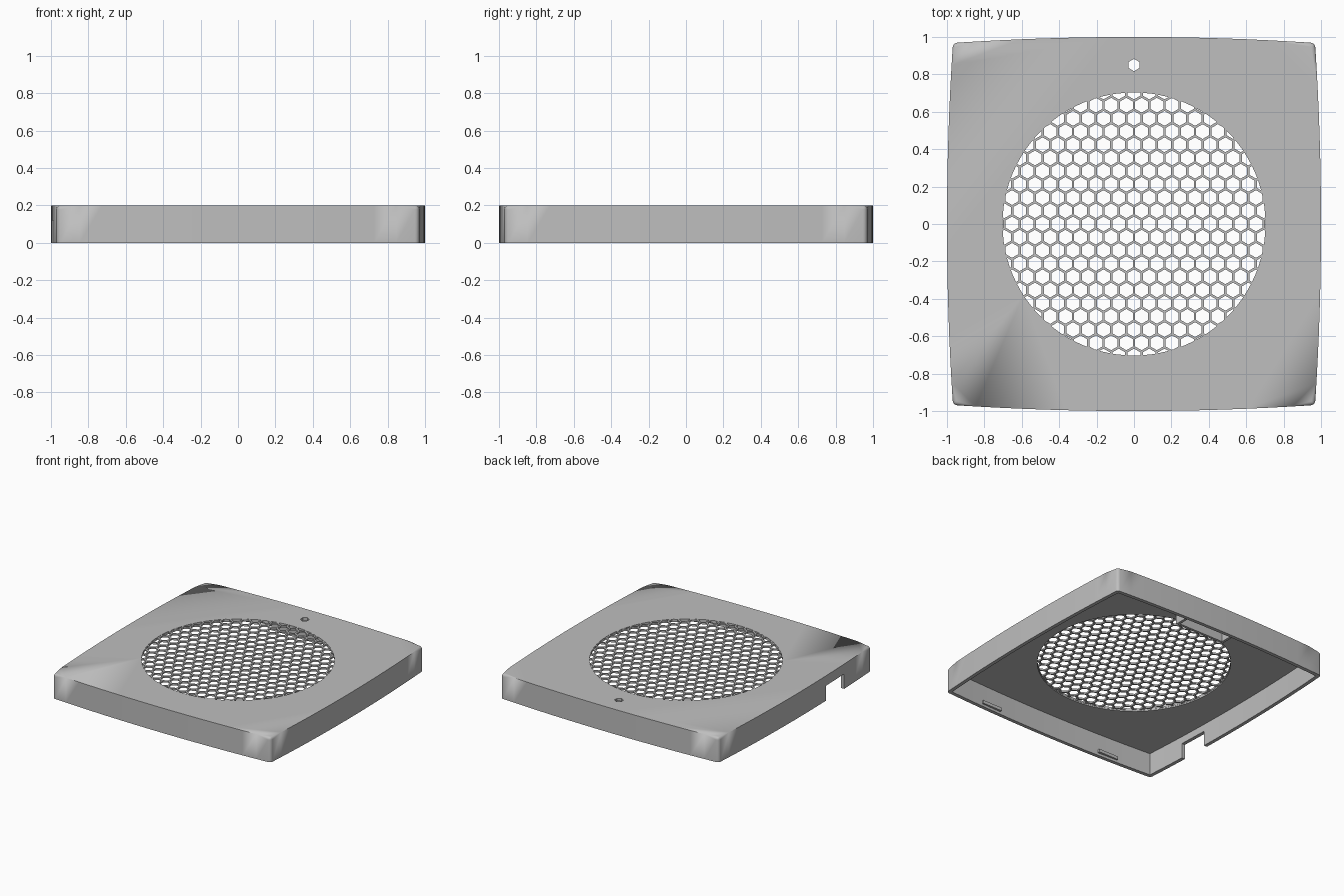
import bpy, bmesh, math

cube = bpy.data.objects.get("Cube")
if cube:
    bpy.data.objects.remove(cube, do_unlink=True)

HEIGHT, WALL, CEILING = 0.2, 0.028, 0.177
GRILLE_R, PITCH, BAR = 0.705, 0.0815, 0.013

grey = bpy.data.materials.new("light grey plastic")
grey.use_nodes = True
colour = (0.52, 0.52, 0.52, 1)
grey.diffuse_color = colour
grey.node_tree.nodes["Principled BSDF"].inputs["Base Color"].default_value = colour


def make_object(name, bm):
    bmesh.ops.recalc_face_normals(bm, faces=bm.faces)
    mesh = bpy.data.meshes.new(name)
    bm.to_mesh(mesh)
    bm.free()
    mesh.materials.append(grey)
    obj = bpy.data.objects.new(name, mesh)
    bpy.context.collection.objects.link(obj)
    return obj


def add_prism(bm, points, z0, z1):
    """Extrude a closed outline from z0 to z1."""
    low = [bm.verts.new((x, y, z0)) for x, y in points]
    high = [bm.verts.new((x, y, z1)) for x, y in points]
    bm.faces.new(low[::-1])
    bm.faces.new(high)
    for i in range(len(points)):
        j = (i + 1) % len(points)
        bm.faces.new((low[i], low[j], high[j], high[i]))


def prism(name, points, z0, z1):
    bm = bmesh.new()
    add_prism(bm, points, z0, z1)
    return make_object(name, bm)


def rect(x0, x1, y0, y1):
    return [(x0, y0), (x1, y0), (x1, y1), (x0, y1)]


def ngon(cx, cy, radius, sides):
    """Regular polygon with a corner pointing to +y."""
    return [(cx - radius * math.sin(math.tau * i / sides),
             cy + radius * math.cos(math.tau * i / sides)) for i in range(sides)]


def bowed_square(inset, steps=16):
    """Square outline whose four sides bulge gently outwards."""
    corner, points = 0.968 - inset, []
    for side in range(4):
        c, s = round(math.cos(side * math.pi / 2)), round(math.sin(side * math.pi / 2))
        for i in range(steps):
            t = 2 * i / steps - 1
            x, y = t * corner, -(corner + 0.032 * (1 - t * t))
            points.append((x * c - y * s, x * s + y * c))
    return points


def boolean(obj, cutter, operation="DIFFERENCE"):
    mod = obj.modifiers.new("cut", "BOOLEAN")
    mod.operation = operation
    mod.solver = "EXACT"
    mod.object = cutter
    bpy.context.view_layer.objects.active = obj
    bpy.ops.object.modifier_apply(modifier=mod.name)
    bpy.data.objects.remove(cutter, do_unlink=True)


# Outer cover block with rounded top rim and corners
STEPS = 16
bm = bmesh.new()
add_prism(bm, bowed_square(0, STEPS), 0, HEIGHT)
bm.verts.ensure_lookup_table()
corners = {bm.verts[i * STEPS] for i in range(4)}
edges = [e for e in bm.edges
         if all(v.co.z > 0.1 for v in e.verts) or any(v in corners for v in e.verts)
         and abs(e.verts[0].co.z - e.verts[1].co.z) > 0.1]
bmesh.ops.bevel(bm, geom=edges, offset=0.022, segments=4, profile=0.5, affect="EDGES")
cover = make_object("cover", bm)

# Hollow inside, and thin the disc that carries the grille
boolean(cover, prism("cavity", bowed_square(WALL), -0.1, CEILING))
boolean(cover, prism("grille_recess", ngon(0, 0, GRILLE_R, 96), 0.1, HEIGHT - 0.013))

# Honeycomb openings trimmed to the round grille
bm = bmesh.new()
row_step = PITCH * math.sqrt(3) / 2
rows = int(GRILLE_R / row_step) + 1
for row in range(-rows, rows + 1):
    for col in range(-rows, rows + 1):
        x, y = (col + 0.5 * (row % 2)) * PITCH, row * row_step
        if math.hypot(x, y) < GRILLE_R + 0.03:
            add_prism(bm, ngon(x, y, (PITCH - BAR) / math.sqrt(3), 6), 0.12, 0.3)
holes = make_object("honeycomb", bm)
boolean(holes, prism("trim", ngon(0, 0, GRILLE_R - 0.002, 96), 0.15, 0.25), "INTERSECT")
boolean(cover, holes)

# Indicator hole and cable notch
boolean(cover, prism("indicator_hole", ngon(0, 0.85, 0.033, 6), 0.1, 0.3))
boolean(cover, prism("cable_notch", rect(-1.1, -0.9, -0.6, -0.36), -0.1, 0.12))

bpy.ops.object.select_all(action="DESELECT")
cover.select_set(True)
bpy.context.view_layer.objects.active = cover
bpy.ops.object.shade_smooth_by_angle(angle=math.radians(30))

# Pocket walls around the indicator hole
bm = bmesh.new()
for wall in (rect(-0.22, 0.22, 0.74, 0.76), rect(-0.22, -0.2, 0.76, 0.98), rect(0.2, 0.22, 0.76, 0.98)):
    add_prism(bm, wall, 0.095, CEILING + 0.005)
make_object("indicator_pocket", bm)

# Snap ridges inside the front and back walls
for side, y_sign in (("front", -1), ("back", 1)):
    for hand, x_sign in (("left", 1), ("right", -1)):
        xs = sorted((0.465 * x_sign, 0.64 * x_sign))
        ys = sorted((0.945 * y_sign, 0.97 * y_sign))
        prism(f"{side}_{hand}_snap_ridge", rect(*xs, *ys), 0.02, 0.045)
